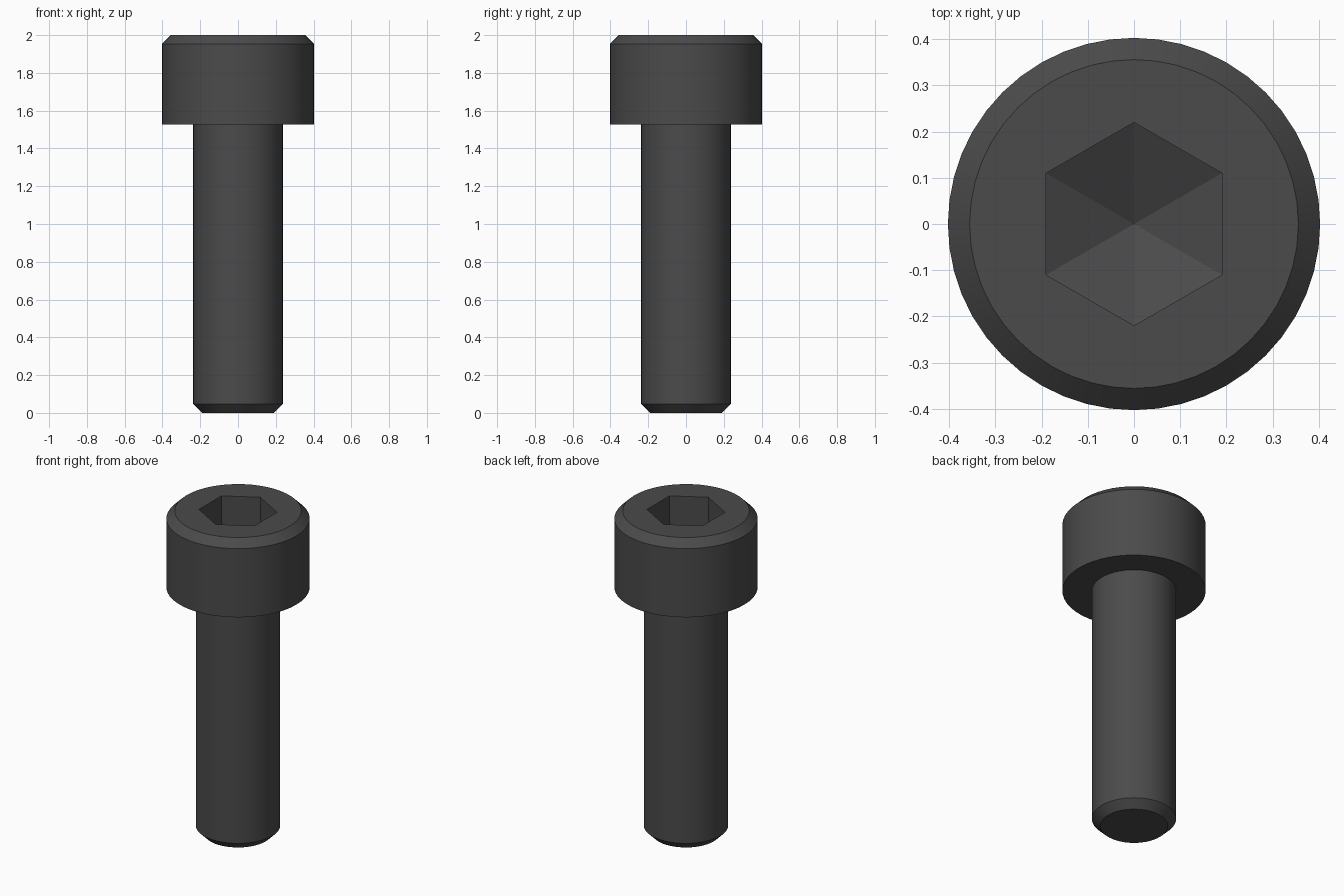
import bpy, bmesh
from math import sin, cos, tan, pi, radians

cube = bpy.data.objects.get("Cube")
if cube:
    bpy.data.objects.remove(cube, do_unlink=True)

SIDES = 48
SHANK_R, TIP_R, TIP_Z = 0.237, 0.19, 0.047
HEAD_R, RIM_R = 0.403, 0.356
HEAD_Z, BEVEL_Z, TOP_Z = 1.527, 1.953, 2.0
HEX_R, SOCKET_DEPTH = 0.22, 0.237

steel = bpy.data.materials.new("dark_steel")
steel.use_nodes = True
colour = (0.07, 0.07, 0.07, 1)
steel.diffuse_color = colour
steel.node_tree.nodes["Principled BSDF"].inputs["Base Color"].default_value = colour


def ring(bm, radius, z, sides=SIDES):
    """Closed loop of vertices with one corner on the +y axis."""
    angles = [pi / 2 + 2 * pi * i / sides for i in range(sides)]
    return [bm.verts.new((radius * cos(a), radius * sin(a), z)) for a in angles]


def skin(bm, rings):
    """Join successive rings with quads."""
    for low, high in zip(rings, rings[1:]):
        n = len(low)
        for i in range(n):
            j = (i + 1) % n
            bm.faces.new((low[i], low[j], high[j], high[i]))


def loop_edges(bm, verts):
    return [bm.edges.get((v, verts[i - 1])) for i, v in enumerate(verts)]


def finish(bm, name):
    mesh = bpy.data.meshes.new(name)
    bm.normal_update()
    bm.to_mesh(mesh)
    bm.free()
    mesh.materials.append(steel)
    obj = bpy.data.objects.new(name, mesh)
    bpy.context.collection.objects.link(obj)
    bpy.ops.object.select_all(action="DESELECT")
    obj.select_set(True)
    bpy.context.view_layer.objects.active = obj
    bpy.ops.object.shade_smooth_by_angle(angle=radians(20))


# Shank with chamfered tip, open where it meets the head
bm = bmesh.new()
shank = [ring(bm, r, z) for r, z in
         ((TIP_R, 0), (SHANK_R, TIP_Z), (SHANK_R, HEAD_Z))]
skin(bm, shank)
bm.faces.new(shank[0][::-1])
finish(bm, "shank")

# Head: flat underside, straight wall, chamfered rim
bm = bmesh.new()
head = [ring(bm, r, z) for r, z in
        ((SHANK_R, HEAD_Z), (HEAD_R, HEAD_Z), (HEAD_R, BEVEL_Z), (RIM_R, TOP_Z))]
skin(bm, head)

# Hex socket: straight walls and a shallow pointed floor
mouth = ring(bm, HEX_R, TOP_Z, 6)
floor = ring(bm, HEX_R, TOP_Z - SOCKET_DEPTH, 6)
skin(bm, [mouth, floor])
point = bm.verts.new((0, 0, TOP_Z - SOCKET_DEPTH - HEX_R * cos(pi / 6) * tan(pi / 6)))
for i in range(6):
    bm.faces.new((floor[i], floor[(i + 1) % 6], point))

# Flat top between rim and socket
bmesh.ops.triangle_fill(bm, use_beauty=True, normal=(0, 0, 1),
                        edges=loop_edges(bm, head[-1]) + loop_edges(bm, mouth))
bm.normal_update()
for face in bm.faces:
    flat_top = all(abs(v.co.z - TOP_Z) < 1e-5 for v in face.verts)
    if flat_top and face.normal.z < 0:
        face.normal_flip()
finish(bm, "head")
